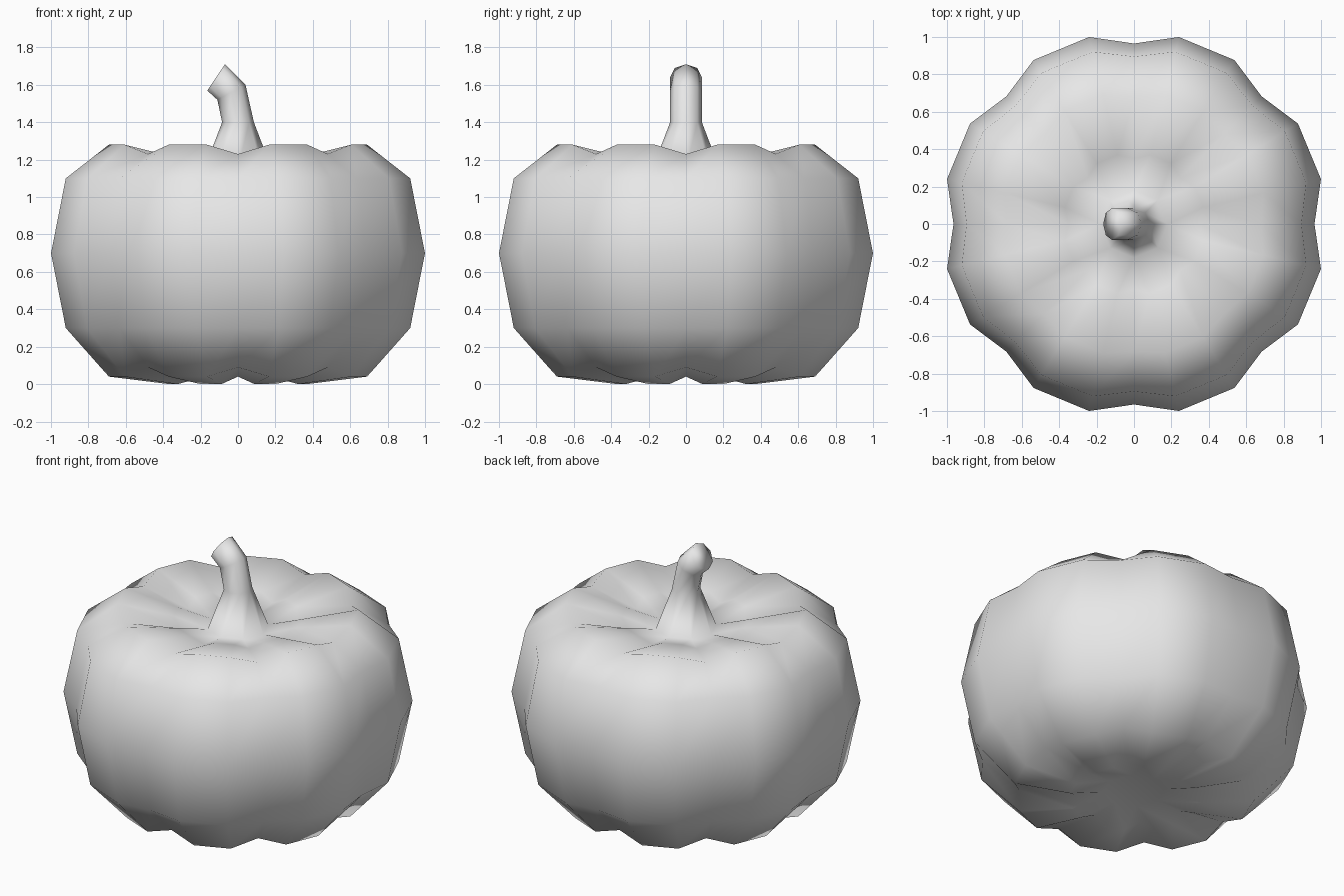
import bpy, bmesh, math
from mathutils import Vector

cube = bpy.data.objects.get("Cube")
if cube:
    bpy.data.objects.remove(cube, do_unlink=True)

LOBES = 8
STEP = math.tau / LOBES

grey = bpy.data.materials.new("plain grey")
grey.use_nodes = True
colour = (0.8, 0.8, 0.8, 1)
grey.diffuse_color = colour
grey.node_tree.nodes["Principled BSDF"].inputs["Base Color"].default_value = colour

bm = bmesh.new()


def lobed_ring(ridge_r, ridge_z, valley_r, valley_z):
    """One valley and two ridge points per lobe."""
    ring = []
    for i in range(LOBES):
        for part, r, z in ((0, valley_r, valley_z), (0.3, ridge_r, ridge_z), (0.7, ridge_r, ridge_z)):
            a = (i + part) * STEP
            ring.append(bm.verts.new((r * math.cos(a), r * math.sin(a), z)))
    return ring


def round_ring(x, z, r, tilt=0):
    """Circle with one point per valley, leaning towards -x."""
    t = math.radians(tilt)
    across = Vector((math.cos(t), 0, math.sin(t)))
    return [bm.verts.new(Vector((x, 0, z)) + across * r * math.cos(i * STEP)
                         + Vector((0, r * math.sin(i * STEP), 0))) for i in range(LOBES)]


def bridge(low, high):
    n = len(low)
    for i in range(n):
        j = (i + 1) % n
        bm.faces.new((low[i], low[j], high[j], high[i]))


def fan(lobed, small):
    """Join a lobed ring to a plain ring, lobe by lobe."""
    for i in range(LOBES):
        j = (i + 1) % LOBES
        v, a, b, w = lobed[3 * i], lobed[3 * i + 1], lobed[3 * i + 2], lobed[3 * j]
        bm.faces.new((v, a, small[i]))
        bm.faces.new((a, b, small[j], small[i]))
        bm.faces.new((b, w, small[j]))


# Lobed body, from the underside to the hollow around the stem
profile = [
    (0.38, 0.0, 0.35, 0.04),
    (0.71, 0.04, 0.68, 0.09),
    (0.947, 0.3, 0.895, 0.3),
    (1.028, 0.7, 0.965, 0.7),
    (0.947, 1.1, 0.895, 1.1),
    (0.71, 1.28, 0.68, 1.23),
    (0.38, 1.21, 0.35, 1.17),
]
body = [lobed_ring(*p) for p in profile]
for low, high in zip(body, body[1:]):
    bridge(low, high)

# Underside cap
base = round_ring(0, 0.05, 0.18)
fan(body[0], base)
bm.faces.new(base)

# Bent stem growing out of the hollow
stem = [round_ring(*s) for s in (
    (0, 1.15, 0.18),
    (0, 1.4, 0.085),
    (-0.035, 1.56, 0.085, 28),
    (-0.117, 1.64, 0.085, 56),
)]
fan(body[-1], stem[0])
for low, high in zip(stem, stem[1:]):
    bridge(low, high)
bm.faces.new(stem[-1])

bmesh.ops.recalc_face_normals(bm, faces=bm.faces)
for f in bm.faces:
    f.smooth = True
mesh = bpy.data.meshes.new("pumpkin_with_stem")
bm.to_mesh(mesh)
bm.free()
mesh.materials.append(grey)
bpy.context.collection.objects.link(bpy.data.objects.new("pumpkin_with_stem", mesh))
